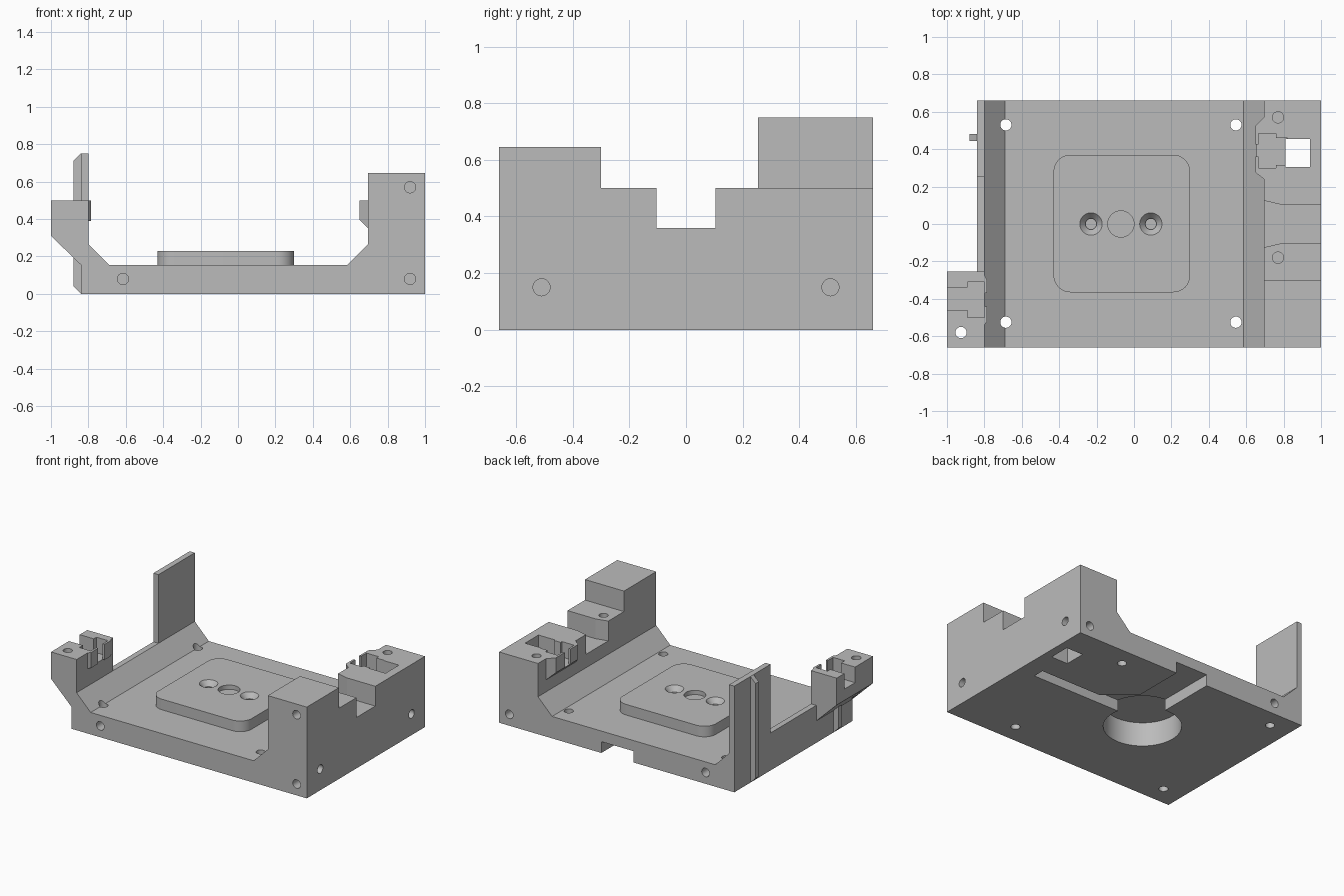
import bpy, bmesh, math
from mathutils import Vector

cube = bpy.data.objects.get("Cube")
if cube:
    bpy.data.objects.remove(cube, do_unlink=True)

grey = bpy.data.materials.new("plain_grey")
grey.use_nodes = True
colour = (0.5, 0.5, 0.5, 1)
grey.diffuse_color = colour
grey.node_tree.nodes["Principled BSDF"].inputs["Base Color"].default_value = colour

# Maps a 2D outline plus a depth to 3D, by extrusion axis
PLACE = {"x": lambda a, b, d: (d, a, b),
         "y": lambda a, b, d: (a, d, b),
         "z": lambda a, b, d: (a, b, d)}


def loft(name, low_ring, high_ring, axis, lo, hi):
    bm = bmesh.new()
    low = [bm.verts.new(PLACE[axis](a, b, lo)) for a, b in low_ring]
    high = [bm.verts.new(PLACE[axis](a, b, hi)) for a, b in high_ring]
    bm.faces.new(low)
    bm.faces.new(high)
    n = len(low)
    for i in range(n):
        j = (i + 1) % n
        bm.faces.new((low[i], low[j], high[j], high[i]))
    bmesh.ops.recalc_face_normals(bm, faces=bm.faces)
    mesh = bpy.data.meshes.new(name)
    bm.to_mesh(mesh)
    bm.free()
    mesh.materials.append(grey)
    ob = bpy.data.objects.new(name, mesh)
    bpy.context.scene.collection.objects.link(ob)
    return ob


def prism(name, ring, axis, lo, hi):
    return loft(name, ring, ring, axis, lo, hi)


def box(name, x, y, z):
    ring = [(x[0], y[0]), (x[1], y[0]), (x[1], y[1]), (x[0], y[1])]
    return prism(name, ring, "z", *z)


def circle(a, b, r, n=48):
    return [(a + r * math.cos(math.tau * i / n), b + r * math.sin(math.tau * i / n))
            for i in range(n)]


def drill(a, b, r, axis, lo, hi):
    return prism("drill", circle(a, b, r), axis, lo, hi)


def rounded(x0, x1, y0, y1, r, n=12):
    pts = []
    corners = [(x1 - r, y1 - r), (x0 + r, y1 - r), (x0 + r, y0 + r), (x1 - r, y0 + r)]
    for k, (cx, cy) in enumerate(corners):
        for i in range(n + 1):
            t = math.pi / 2 * (k + i / n)
            pts.append((cx + r * math.cos(t), cy + r * math.sin(t)))
    return pts


def combine(target, others, operation):
    for ob in others:
        mod = target.modifiers.new("combine", "BOOLEAN")
        mod.operation = operation
        mod.solver = "EXACT"
        mod.object = ob
        ob.hide_render = True
    graph = bpy.context.evaluated_depsgraph_get()
    mesh = bpy.data.meshes.new_from_object(target.evaluated_get(graph))
    target.modifiers.clear()
    target.data = mesh
    for ob in others:
        bpy.data.objects.remove(ob, do_unlink=True)


Y = 0.66

# Floor with sloped inner sides and the low left wall
tray = prism("tray_body", [(-0.84, 0), (1, 0), (1, 0.3), (0.695, 0.3), (0.695, 0.265),
                           (0.585, 0.155), (-0.69, 0.155), (-0.8, 0.265), (-0.84, 0.265)],
             "y", -Y, Y)

parts = [
    # Stepped right wall
    prism("right_wall", [(-Y, 0.2), (Y, 0.2), (Y, 0.5), (-0.3, 0.5), (-0.3, 0.645), (-Y, 0.645)],
          "x", 0.695, 1),
    # Tall thin panel
    box("tall_panel", (-0.84, -0.8), (0.255, Y), (0.1, 0.75)),
    # Left overhanging block
    prism("left_block", [(-0.84, 0.155), (-0.8, 0.155), (-0.8, 0.5), (-1, 0.5), (-1, 0.31)],
          "y", -Y, -0.255),
    # Clip bumps on the inner faces
    prism("left_bump", [(-0.82, -0.27), (-0.8, -0.27), (-0.785, -0.3), (-0.785, -0.52),
                        (-0.8, -0.54), (-0.82, -0.54)], "z", 0.39, 0.5),
    prism("right_bump", [(0.72, 0.35), (0.695, 0.35), (0.65, 0.395), (0.65, 0.5), (0.72, 0.5)],
          "y", 0.24, 0.57),
    # Outer ribs
    prism("panel_rib", [(-0.82, 0), (-0.84, 0), (-0.88, 0.04), (-0.88, 0.71),
                        (-0.84, 0.75), (-0.82, 0.75)], "y", 0.445, 0.48),
    prism("block_rib", [(-0.82, 0), (-0.84, 0), (-0.88, 0.04), (-0.88, 0.25), (-0.82, 0.25)],
          "y", -0.48, -0.445),
    # Raised rounded pad
    prism("raised_pad", rounded(-0.43, 0.3, -0.365, 0.37, 0.09), "z", 0.1, 0.23),
]
combine(tray, parts, "UNION")

cuts = [
    # Bump corner chamfers
    prism("chamfer", [(0.62, 0.2), (0.695, 0.24), (0.65, 0.275), (0.62, 0.3)], "z", 0.3, 0.6),
    prism("chamfer", [(0.62, 0.6), (0.695, 0.57), (0.65, 0.525), (0.62, 0.495)], "z", 0.3, 0.6),
    # Flared notch through the right wall
    prism("notch", [(1.1, -0.105), (1.1, 0.105), (0.78, 0.105), (0.695, 0.125), (0.6, 0.145),
                    (0.6, -0.145), (0.695, -0.125), (0.78, -0.105)], "z", 0.36, 0.9),
    # Right clip pocket, inner slot and square shaft
    box("pocket", (0.665, 0.76), (0.3, 0.485), (0.39, 0.6)),
    box("pocket_neck", (0.75, 0.82), (0.315, 0.46), (0.39, 0.6)),
    box("pocket_slot", (0.6, 0.7), (0.36, 0.425), (0.39, 0.6)),
    box("shaft", (0.81, 0.94), (0.305, 0.455), (-0.1, 0.6)),
    # Left clip pocket, inner slot and outer channel
    box("pocket", (-0.89, -0.8), (-0.5, -0.31), (0.39, 0.6)),
    box("pocket_slot", (-0.81, -0.7), (-0.44, -0.37), (0.39, 0.6)),
    box("pocket_channel", (-1.1, -0.88), (-0.46, -0.34), (0.39, 0.6)),
    # Vertical screw holes in the blocks
    drill(-0.925, -0.58, 0.03, "z", 0.1, 0.6),
    drill(0.77, 0.57, 0.03, "z", 0.35, 0.6),
    drill(0.77, -0.18, 0.03, "z", 0.35, 0.6),
    # Pad recess and the wide round recess underneath
    drill(-0.07, 0, 0.07, "z", 0.2, 0.3),
    drill(-0.07, 0, 0.25, "z", -0.1, 0.17),
    # Cable channel underneath, leaving through the back
    prism("cable_channel", [(-0.05, 0.8), (-0.05, 0.2), (0.12, 0.05), (0.87, 0.05),
                            (0.87, 0.13), (0.4, 0.13), (0.2, 0.3), (0.2, 0.8)], "z", -0.1, 0.08),
]
# Countersunk pad holes
for x in (-0.23, 0.09):
    cuts.append(loft("countersink", circle(x, 0, 0.03), circle(x, 0, 0.068), "z", 0.195, 0.24))
    cuts.append(drill(x, 0, 0.028, "z", 0.18, 0.21))
# Floor corner holes
for x in (-0.685, 0.545):
    for y in (-0.525, 0.53):
        cuts.append(drill(x, y, 0.03, "z", -0.1, 0.3))
# Blind side holes: front and back, then the right face
for x, z in ((-0.615, 0.08), (0.92, 0.08), (0.92, 0.57)):
    cuts.append(drill(x, z, 0.03, "y", -0.8, -0.54))
    if z < 0.5:
        cuts.append(drill(x, z, 0.03, "y", 0.56, 0.8))
for y in (-0.51, 0.51):
    cuts.append(drill(y, 0.15, 0.03, "x", 0.88, 1.1))
combine(tray, cuts, "DIFFERENCE")

# Smooth the round walls, keep the rest crisp
bpy.ops.object.select_all(action="DESELECT")
tray.select_set(True)
bpy.context.view_layer.objects.active = tray
bpy.ops.object.shade_smooth_by_angle(angle=math.radians(10))
